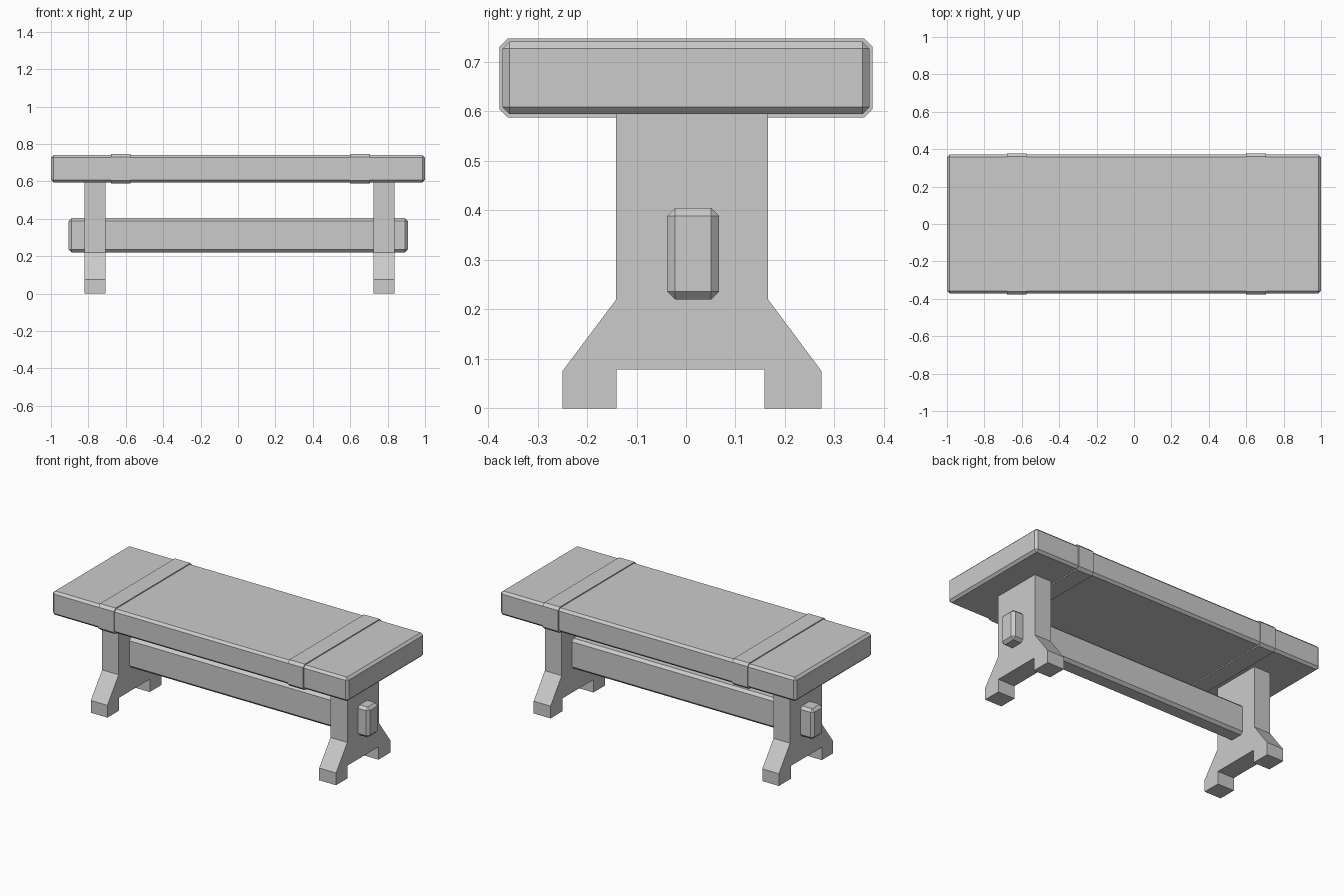
import bpy, bmesh

if "Cube" in bpy.data.objects:
    bpy.data.objects.remove(bpy.data.objects["Cube"])


def make_object(name, bm):
    bmesh.ops.recalc_face_normals(bm, faces=bm.faces)
    mesh = bpy.data.meshes.new(name)
    bm.to_mesh(mesh)
    bm.free()
    obj = bpy.data.objects.new(name, mesh)
    bpy.context.collection.objects.link(obj)
    return obj


def chamfered_box(name, lo, hi, chamfer):
    bm = bmesh.new()
    bmesh.ops.create_cube(bm, size=1)
    for v in bm.verts:
        v.co = [(a + b) / 2 + c * (b - a) for a, b, c in zip(lo, hi, v.co)]
    bmesh.ops.bevel(bm, geom=bm.edges[:], offset=chamfer, segments=1,
                    affect='EDGES')
    return make_object(name, bm)


def extrude_yz(name, profile, x0, x1):
    bm = bmesh.new()
    face = bm.faces.new([bm.verts.new((x0, y, z)) for y, z in profile])
    new = bmesh.ops.extrude_face_region(bm, geom=[face], use_keep_orig=True)
    for v in new["geom"]:
        if isinstance(v, bmesh.types.BMVert):
            v.co.x = x1
    return make_object(name, bm)


# Thick table top
chamfered_box("table_top", (-1, -0.371, 0.595), (1, 0.371, 0.741), 0.014)

# Straps wrapped around the top
y, z0, z1, c = 0.377, 0.588, 0.747, 0.016
strap = [(-y + c, z0), (y - c, z0), (y, z0 + c), (y, z1 - c),
         (y - c, z1), (-y + c, z1), (-y, z1 - c), (-y, z0 + c)]
extrude_yz("strap_left", strap, -0.68, -0.575)
extrude_yz("strap_right", strap, 0.60, 0.705)

# Trestle legs with splayed, notched feet
leg = [(-0.25, 0), (-0.14, 0), (-0.14, 0.078), (0.159, 0.078), (0.159, 0),
       (0.274, 0), (0.274, 0.075), (0.166, 0.22), (0.166, 0.60),
       (-0.141, 0.60), (-0.141, 0.22), (-0.25, 0.075)]
extrude_yz("leg_left", leg, -0.82, -0.708)
extrude_yz("leg_right", leg, 0.724, 0.838)

# Stretcher beam passing through both legs
chamfered_box("stretcher", (-0.905, -0.038, 0.22), (0.908, 0.067, 0.405), 0.016)
